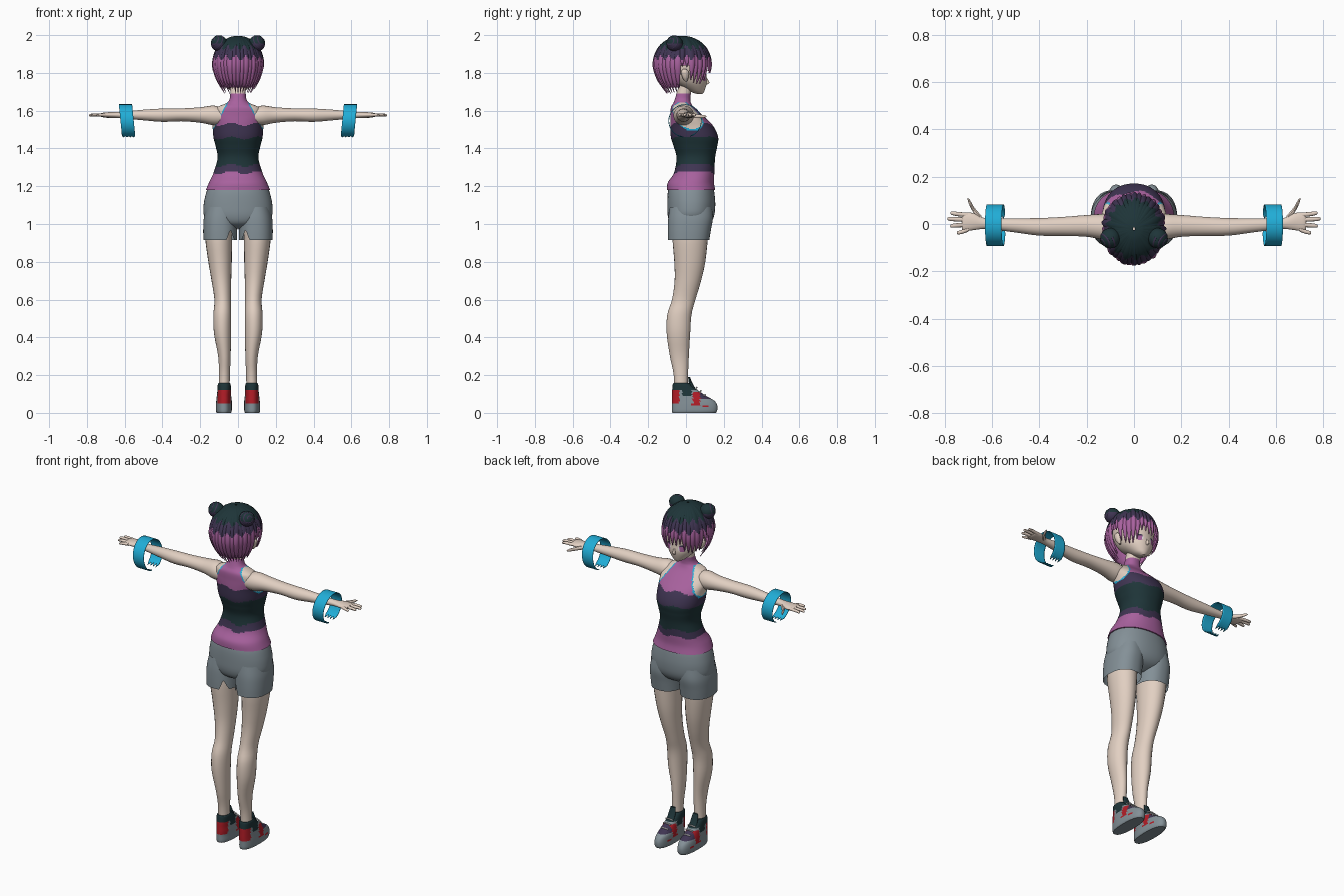
import bpy, math, random
from mathutils import Vector

random.seed(4)
cube = bpy.data.objects.get("Cube")
if cube:
    bpy.data.objects.remove(cube)

COLOURS = {
    "skin": (0.76, 0.63, 0.54), "orchid": (0.39, 0.12, 0.34), "indigo": (0.05, 0.035, 0.085),
    "dark_teal": (0.013, 0.035, 0.04), "grey": (0.23, 0.28, 0.31), "cyan": (0.015, 0.42, 0.68),
    "red": (0.45, 0.012, 0.02), "white": (0.8, 0.8, 0.8),
}
NAMES = list(COLOURS)
MATS = []
for label, rgb in COLOURS.items():
    mat = bpy.data.materials.new(label)
    mat.use_nodes = True
    mat.diffuse_color = (*rgb, 1)
    mat.node_tree.nodes["Principled BSDF"].inputs["Base Color"].default_value = (*rgb, 1)
    MATS.append(mat)
made = []


def smooth(rows, steps):
    """Run a Catmull-Rom spline through the rows."""
    out = []
    for i in range(len(rows) - 1):
        quad = [rows[max(i - 1, 0)], rows[i], rows[i + 1], rows[min(i + 2, len(rows) - 1)]]
        for s in range(steps):
            t = s / steps
            out.append([b + t / 2 * (c - a + t * (2*a - 5*b + 4*c - d + t * (3*(b - c) + d - a)))
                        for a, b, c, d in zip(*quad)])
    return out + [list(rows[-1])]


def loft(rows, axis="z", n=24, steps=4, power=2, caps=True):
    """Skin oval rings given as (position, centre a, centre b, radius a, radius b)."""
    rings = smooth(rows, steps)
    verts, faces = [], []
    for pos, ca, cb, ra, rb in rings:
        for k in range(n):
            c, s = math.cos(math.tau * k / n), math.sin(math.tau * k / n)
            a = ca + ra * math.copysign(abs(c) ** (2 / power), c)
            b = cb + rb * math.copysign(abs(s) ** (2 / power), s)
            verts.append((a, b, pos) if axis == "z" else (pos, a, b))
    for j in range(len(rings) - 1):
        for k in range(n):
            q = (k + 1) % n
            faces.append((j*n + k, j*n + q, j*n + n + q, j*n + n + k))
    if caps:
        faces += [tuple(reversed(range(n))), tuple(range(len(verts) - n, len(verts)))]
    return verts, faces


def build(name, parts, rule, mirror=False):
    """Join parts into one object; rule is a colour or a function of the face centre."""
    verts, faces = [], []
    for pv, pf in parts:
        base = len(verts)
        verts += pv
        faces += [tuple(i + base for i in f) for f in pf]
    mesh = bpy.data.meshes.new(name)
    mesh.from_pydata(verts, [], faces)
    used = []
    for poly in mesh.polygons:
        colour = rule if isinstance(rule, str) else rule(poly.center)
        if colour not in used:
            used.append(colour)
            mesh.materials.append(MATS[NAMES.index(colour)])
        poly.material_index = used.index(colour)
    obj = bpy.data.objects.new(name, mesh)
    bpy.context.collection.objects.link(obj)
    if mirror:
        obj.modifiers.new("Mirror", "MIRROR").use_mirror_merge = False
    made.append(obj)
    return obj


# Torso: halter top with colour bands, bare shoulders and trimmed armholes
def top_colour(c):
    edge = abs(c.x) - 0.05 - (1.645 - c.z) * 0.55
    if 1.46 < c.z < 1.645 and edge > 0:
        return "cyan" if edge < 0.006 else "skin"
    if c.z > 1.69:
        return "skin"
    z = c.z + 0.008 * math.sin(c.x * 45)
    if z > 1.53 or z < 1.272:
        return "orchid"
    return "dark_teal" if 1.31 < z < 1.455 else "indigo"


build("torso", [loft([
    (1.18, 0, .027, .17, .128), (1.22, 0, .026, .153, .122), (1.27, 0, .043, .13, .107),
    (1.35, 0, .052, .108, .102), (1.41, 0, .05, .118, .115), (1.46, 0, .045, .13, .125),
    (1.52, 0, .03, .135, .113), (1.57, 0, .006, .14, .088), (1.615, 0, -.018, .115, .062),
    (1.64, 0, -.02, .062, .047), (1.66, 0, -.018, .045, .041), (1.69, 0, -.012, .041, .038),
    (1.74, 0, 0, .04, .036)], n=96, steps=10, power=2.2)], top_colour)

# Shorts: rounded hips and two open legs with a small notch at the hem
hips = loft([(.975, 0, .02, .05, .05), (1.0, 0, .022, .13, .1), (1.04, 0, .026, .178, .122),
             (1.1, 0, .028, .182, .127), (1.16, 0, .027, .17, .124), (1.2, 0, .027, .155, .117)],
            n=48, power=2.2)
build("shorts_hips", [hips], "grey")
verts, faces = loft([(.915, .094, .014, .089, .109), (.97, .094, .018, .09, .114),
                     (1.03, .092, .024, .089, .118), (1.09, .088, .026, .08, .112)],
                    n=80, steps=5, power=2.3, caps=False)
verts = [(x, y, z + max(0, 1 - abs(x - .04) / .02) * max(0, .975 - z) * .95 if y < 0 else z)
         for x, y, z in verts]
build("shorts_legs", [(verts, faces)], "grey", True)

# Legs
build("legs", [loft([
    (.08, .075, -.025, .03, .035), (.2, .072, -.027, .029, .038), (.3, .072, -.035, .033, .05),
    (.42, .082, -.04, .045, .062), (.52, .083, -.035, .047, .064), (.6, .081, -.012, .044, .062),
    (.7, .088, .01, .052, .07), (.8, .095, .02, .062, .082), (.92, .102, .022, .071, .093),
    (1, .1, .025, .07, .09)])], "skin", True)


# Shoes with panels, tongue and laces
def shoe_colour(c):
    if c.z > .118 or (c.z > .09 and -.02 < c.y < .03):
        return "dark_teal"
    if .05 < c.z and c.y < -.035 or .042 < c.z < .11 and .035 < c.y < .075:
        return "red"
    if c.z > .075 and c.y > .07:
        return "indigo"
    return "red" if .03 < c.z < .04 and .09 < c.y < .12 else "grey"


build("shoes", [loft([
    (0, .075, .043, .038, .115), (.012, .075, .045, .042, .12), (.04, .075, .045, .042, .12),
    (.065, .074, .037, .041, .112), (.09, .074, .016, .038, .09), (.12, .073, -.005, .036, .068),
    (.15, .073, -.022, .034, .048), (.158, .073, -.024, .03, .042)],
    n=64, steps=6, power=2.4)], shoe_colour, True)
build("shoe_tongues", [loft([(.1, .073, .06, .02, .012), (.15, .073, .028, .022, .01),
                             (.19, .073, .016, .016, .005)])], "dark_teal", True)
laces = [loft([(.05, y, z, .004, .004), (.073, y + .006, z + .005, .004, .004),
               (.096, y, z, .004, .004)], "x", n=8)
         for y, z in ((.095, .092), (.073, .112), (.052, .13))]
build("shoe_laces", laces, "white", True)

# Arms, palms, fingers and thumbs
arm = loft([(.08, -.015, 1.57, .05, .045), (.13, -.012, 1.575, .054, .052),
            (.2, -.008, 1.577, .046, .041), (.3, -.01, 1.578, .04, .034),
            (.4, -.012, 1.576, .037, .035), (.5, -.006, 1.577, .03, .028),
            (.6, 0, 1.577, .023, .019), (.64, .003, 1.577, .024, .016),
            (.68, .01, 1.577, .036, .015), (.715, .009, 1.577, .039, .012),
            (.727, .009, 1.577, .032, .008)], "x")
hand = [arm]
for root, tip, reach in ((-.022, -.037, .75), (-.002, -.008, .778), (.018, .022, .79), (.037, .046, .777)):
    hand.append(loft([(.7, root, 1.577, .01, .009), (reach - .025, (root + 2*tip) / 3, 1.578, .009, .008),
                      (reach - .005, tip, 1.576, .007, .006), (reach, tip, 1.576, .002, .002)], "x", n=10))
hand.append(loft([(.645, .02, 1.573, .014, .011), (.675, .055, 1.57, .014, .01),
                  (.695, .09, 1.57, .013, .008), (.704, .106, 1.57, .004, .003)], "x", n=10))
build("arms", hand, "skin", True)

# Open wrist bands with ragged ends
verts, faces = [], []
around, across = 48, 8
for j in range(around + 1):
    for k in range(across + 1):
        fray = (.2 if k % 2 else -.1) * (2 * j / around - 1)
        ang = -.5 * math.pi + .5 + (math.tau - .8) * j / around + fray * abs(2 * j / around - 1) ** 9
        z = .084 * math.sin(ang)
        verts.append((.587 + z * .1 + .07 * (k / across - .5), -.005 + .084 * math.cos(ang), 1.546 + z))
for j in range(around):
    for k in range(across):
        a = j * (across + 1) + k
        faces.append((a, a + 1, a + across + 2, a + across + 1))
bands = build("wrist_bands", [(verts, faces)], "cyan", True)
bands.modifiers.new("Solidify", "SOLIDIFY").thickness = .004


# Head with painted eyes, nose and ears
def head_colour(c):
    ex, ez = (abs(c.x) - .042) / .02, (c.z - 1.777) / .02
    if c.y > .04 and ex * ex + ez * ez < 1:
        return "indigo" if ez > .55 else "white" if abs(ex) > .65 else "orchid"
    return "skin"


build("head", [loft([
    (1.688, 0, .073, .012, .014), (1.705, 0, .056, .04, .042), (1.75, 0, .024, .08, .086),
    (1.8, 0, .002, .099, .105), (1.86, 0, -.008, .105, .118), (1.92, 0, -.015, .09, .105),
    (1.96, 0, -.018, .045, .055)], n=128, steps=12)], head_colour)
build("nose", [loft([(1.738, 0, .105, .006, .006), (1.748, 0, .112, .008, .012),
                     (1.775, 0, .104, .004, .006)], n=12)], "skin")
build("ears", [loft([(1.755, .098, .0, .006, .006), (1.775, .106, -.003, .012, .016),
                     (1.805, .112, -.006, .013, .02), (1.82, .112, -.008, .005, .008)], n=12)], "skin", True)

# Hair: overlapping pointed locks over a cap
PROFILE = smooth([(1.996, .04), (1.99, .3), (1.968, .6), (1.935, .82), (1.885, .97),
                  (1.83, 1), (1.77, .88), (1.73, .72), (1.685, .5)], 6)


def lock(angle, width, end, lift, taper=.95, bulge=.05, n=6):
    rows = [p for p in PROFILE if p[0] >= end]
    verts, faces = [], []
    for j, (z, r) in enumerate(rows):
        spread = width * (1 - taper * (j / (len(rows) - 1)) ** 4)
        for k in range(n + 1):
            s = 2 * k / n - 1
            a, rad = angle + spread * s / 2, r * (lift + bulge * (1 - s * s))
            verts.append((math.sin(a) * rad * .135, math.cos(a) * rad * .155 - .02, z))
    for j in range(len(rows) - 1):
        for k in range(n):
            a = j * (n + 1) + k
            faces.append((a, a + n + 1, a + n + 2, a + 1))
    return verts, faces


def hair_colour(c):
    z = c.z + .012 * math.sin(math.atan2(c.x, c.y + .02) * 17)
    return "dark_teal" if z > 1.935 else "indigo" if z > 1.88 else "orchid"


locks = [lock(0, math.tau, 1.835, .93, 0, 0, 64), lock(math.pi, 2.9, 1.72, .93, 0, 0, 40)]
count = 36
for i in range(count):
    angle = math.tau * i / count - math.pi
    turn = abs(angle)
    end = 1.793 if turn < .5 else 1.745 if turn < 1.25 else 1.81 if turn < 1.7 else 1.695
    locks.append(lock(angle, math.tau / count * random.uniform(1.5, 2), end + random.uniform(-.008, .015),
                      random.uniform(.94, .98)))
build("hair", locks, hair_colour)

# Hair buns, each with a coiled strand
centre = Vector((.1, -.06, 1.956))
ball = [(1.956 - .042 * math.cos(math.pi * i / 8), centre.x, centre.y,
         .001 + .042 * math.sin(math.pi * i / 8), .001 + .042 * math.sin(math.pi * i / 8)) for i in range(9)]
build("hair_buns", [loft(ball, n=24, steps=2)], lambda c: "dark_teal" if c.z > 1.955 else "indigo", True)
coil = bpy.data.curves.new("bun_coils", "CURVE")
coil.dimensions, coil.bevel_depth, coil.bevel_resolution = "3D", .006, 2
coil.materials.append(MATS[NAMES.index("indigo")])
out = Vector((.7, -.5, .35)).normalized()
side = out.cross(Vector((0, 0, 1))).normalized()
for mirror in (1, -1):
    line = coil.splines.new("POLY")
    line.points.add(47)
    for i, point in enumerate(line.points):
        tilt, a = .2 + 1.2 * i / 47, i * .3
        p = centre + .038 * (out * math.cos(tilt) + math.sin(tilt) * (side * math.cos(a) + side.cross(out) * math.sin(a)))
        point.co = (p.x * mirror, p.y, p.z, 1)
bpy.context.collection.objects.link(bpy.data.objects.new("bun_coils", coil))

# Smooth shading with crisp edges
bpy.ops.object.select_all(action="DESELECT")
for obj in made:
    obj.select_set(True)
bpy.context.view_layer.objects.active = made[0]
bpy.ops.object.shade_smooth_by_angle(angle=math.radians(40))
